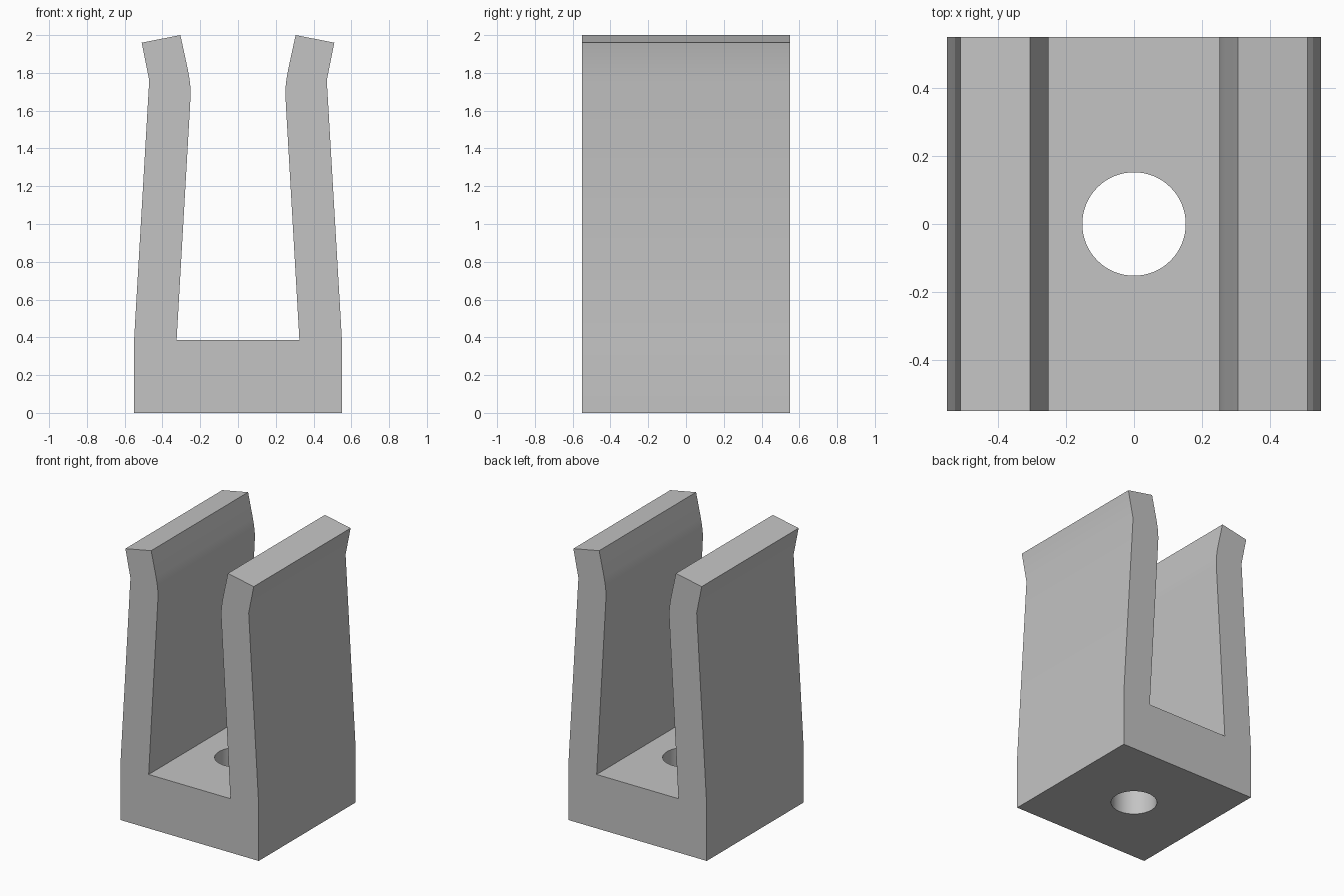
import bpy, bmesh, math

cube = bpy.data.objects.get("Cube")
if cube:
    bpy.data.objects.remove(cube, do_unlink=True)

# Grey material
grey = bpy.data.materials.new("plain grey")
grey.use_nodes = True
colour = (0.55, 0.55, 0.55, 1)
grey.diffuse_color = colour
grey.node_tree.nodes["Principled BSDF"].inputs["Base Color"].default_value = colour

DEPTH = 1.1

# Half profile of the clip: base, leaning arm, flared lip, rounded inner bend
half = [(0.55, 0), (0.55, 0.39), (0.47, 1.76), (0.51, 1.96), (0.305, 2.0),
        (0.266, 1.82), (0.257, 1.77), (0.252, 1.725), (0.251, 1.685),
        (0.253, 1.64), (0.325, 0.387)]
profile = half + [(-x, z) for x, z in reversed(half)]

# Clip body: extrude the mirrored profile from front to back
bm = bmesh.new()
face = bm.faces.new([bm.verts.new((x, -DEPTH / 2, z)) for x, z in profile])
extruded = bmesh.ops.extrude_face_region(bm, geom=[face])["geom"]
moved = [v for v in extruded if isinstance(v, bmesh.types.BMVert)]
bmesh.ops.translate(bm, verts=moved, vec=(0, DEPTH, 0))
bmesh.ops.recalc_face_normals(bm, faces=bm.faces)
mesh = bpy.data.meshes.new("clip_body")
bm.to_mesh(mesh)
bm.free()
clip = bpy.data.objects.new("clip_body", mesh)
bpy.context.collection.objects.link(clip)
mesh.materials.append(grey)

# Screw hole through the base
bpy.ops.mesh.primitive_cylinder_add(vertices=64, radius=0.152, depth=0.6,
                                    location=(0, 0, 0.2))
cutter = bpy.context.object
cutter.name = "hole_cutter"
cutter.hide_render = True
cutter.data.materials.append(grey)
cut = clip.modifiers.new("screw hole", "BOOLEAN")
cut.operation = "DIFFERENCE"
cut.solver = "EXACT"
cut.object = cutter

# Apply the cut, then smooth the gentle bends and the hole wall
bpy.ops.object.select_all(action="DESELECT")
clip.select_set(True)
bpy.context.view_layer.objects.active = clip
bpy.ops.object.modifier_apply(modifier=cut.name)
bpy.data.objects.remove(cutter, do_unlink=True)
bpy.ops.object.shade_smooth_by_angle(angle=math.radians(30))
